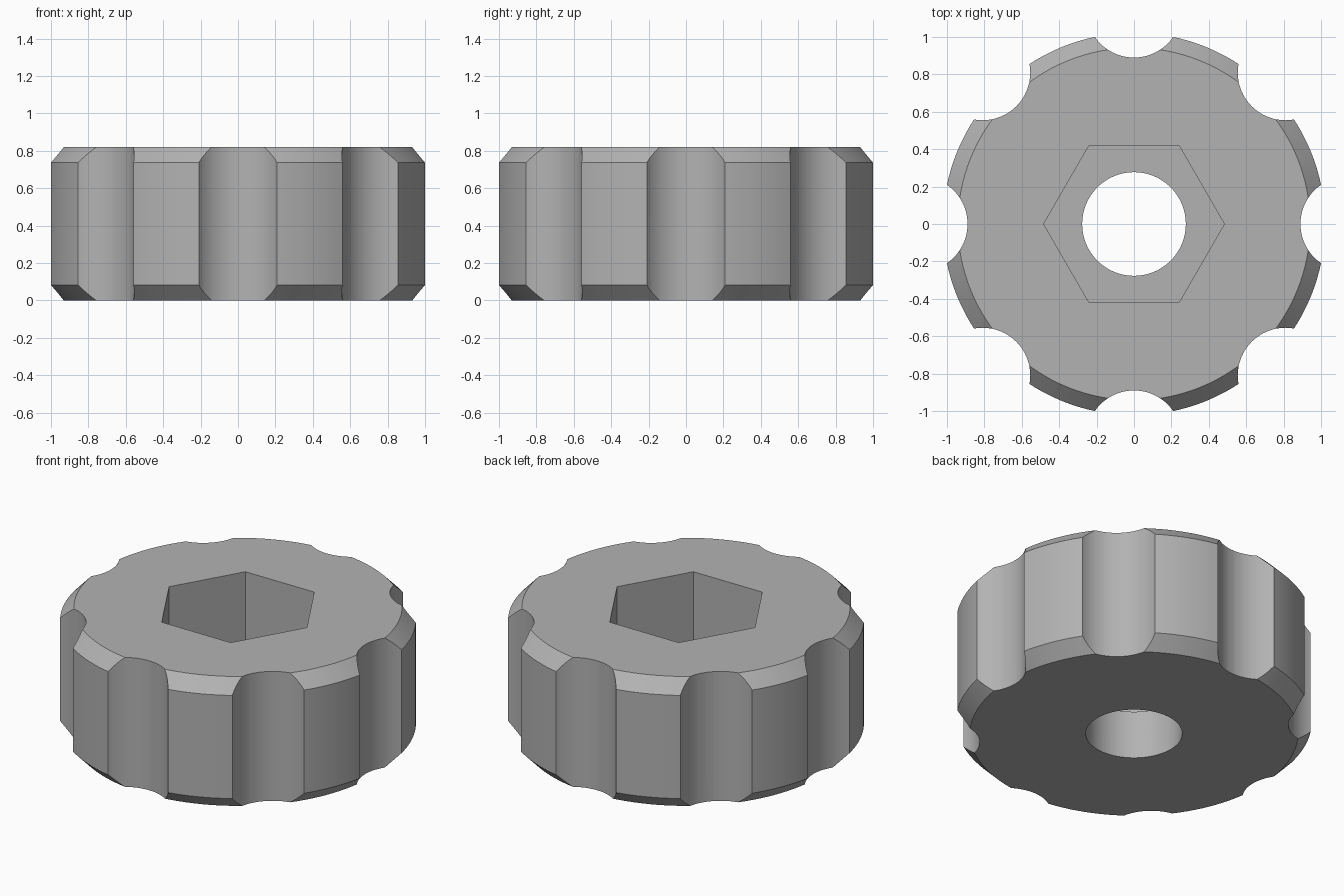
import bpy, bmesh, math
from mathutils import Matrix

cube = bpy.data.objects.get("Cube")
if cube:
    bpy.data.objects.remove(cube, do_unlink=True)

HEIGHT, RADIUS, RIM = 0.82, 1.0218, 0.942
CHAMFER = 0.083
HEX_FLOOR = 0.305

grey = bpy.data.materials.new("plain grey")
grey.use_nodes = True
color = (0.45, 0.45, 0.45, 1)
grey.diffuse_color = color
grey.node_tree.nodes["Principled BSDF"].inputs["Base Color"].default_value = color


def make_object(name, bm):
    mesh = bpy.data.meshes.new(name)
    bmesh.ops.recalc_face_normals(bm, faces=bm.faces)
    bm.to_mesh(mesh)
    bm.free()
    obj = bpy.data.objects.new(name, mesh)
    bpy.context.collection.objects.link(obj)
    mesh.materials.append(grey)
    return obj


def prism(name, sides, radius, z0, z1, x=0, y=0):
    """Upright prism with its first corner on +x."""
    bm = bmesh.new()
    base = [bm.verts.new((x + radius * math.cos(math.tau * i / sides),
                          y + radius * math.sin(math.tau * i / sides), z0))
            for i in range(sides)]
    face = bm.faces.new(base)
    top = bmesh.ops.extrude_face_region(bm, geom=[face])["geom"]
    verts = [v for v in top if isinstance(v, bmesh.types.BMVert)]
    bmesh.ops.translate(bm, verts=verts, vec=(0, 0, z1 - z0))
    return make_object(name, bm)


# Knob body: chamfered profile spun around z
profile = [(0, 0), (RIM, 0), (RADIUS, CHAMFER),
           (RADIUS, HEIGHT - CHAMFER), (RIM, HEIGHT), (0, HEIGHT)]
bm = bmesh.new()
points = [bm.verts.new((r, 0, z)) for r, z in profile]
edges = [bm.edges.new(pair) for pair in zip(points, points[1:])]
bmesh.ops.spin(bm, geom=points + edges, cent=(0, 0, 0), axis=(0, 0, 1),
               angle=math.tau, steps=128, use_merge=True)
bmesh.ops.remove_doubles(bm, verts=bm.verts, dist=0.0001)
knob = make_object("knob_body", bm)

# Cutters: finger scallops, hexagonal nut pocket, bolt hole
cutters = [prism("scallop_cutter", 64, 0.255, -0.2, 1.0,
                 1.145 * math.cos(math.tau * i / 8),
                 1.145 * math.sin(math.tau * i / 8)) for i in range(8)]
cutters.append(prism("nut_pocket_cutter", 6, 0.483, HEX_FLOOR, 1.0))
cutters.append(prism("bolt_hole_cutter", 96, 0.277, -0.2, 1.1))

bpy.context.view_layer.objects.active = knob
for cutter in cutters:
    mod = knob.modifiers.new("cut", 'BOOLEAN')
    mod.operation = 'DIFFERENCE'
    mod.solver = 'EXACT'
    mod.object = cutter
    bpy.ops.object.modifier_apply(modifier=mod.name)
    bpy.data.objects.remove(cutter, do_unlink=True)

# Smooth curved walls, keep the crisp edges
bpy.ops.object.select_all(action='DESELECT')
knob.select_set(True)
bpy.ops.object.shade_smooth_by_angle(angle=math.radians(25))
